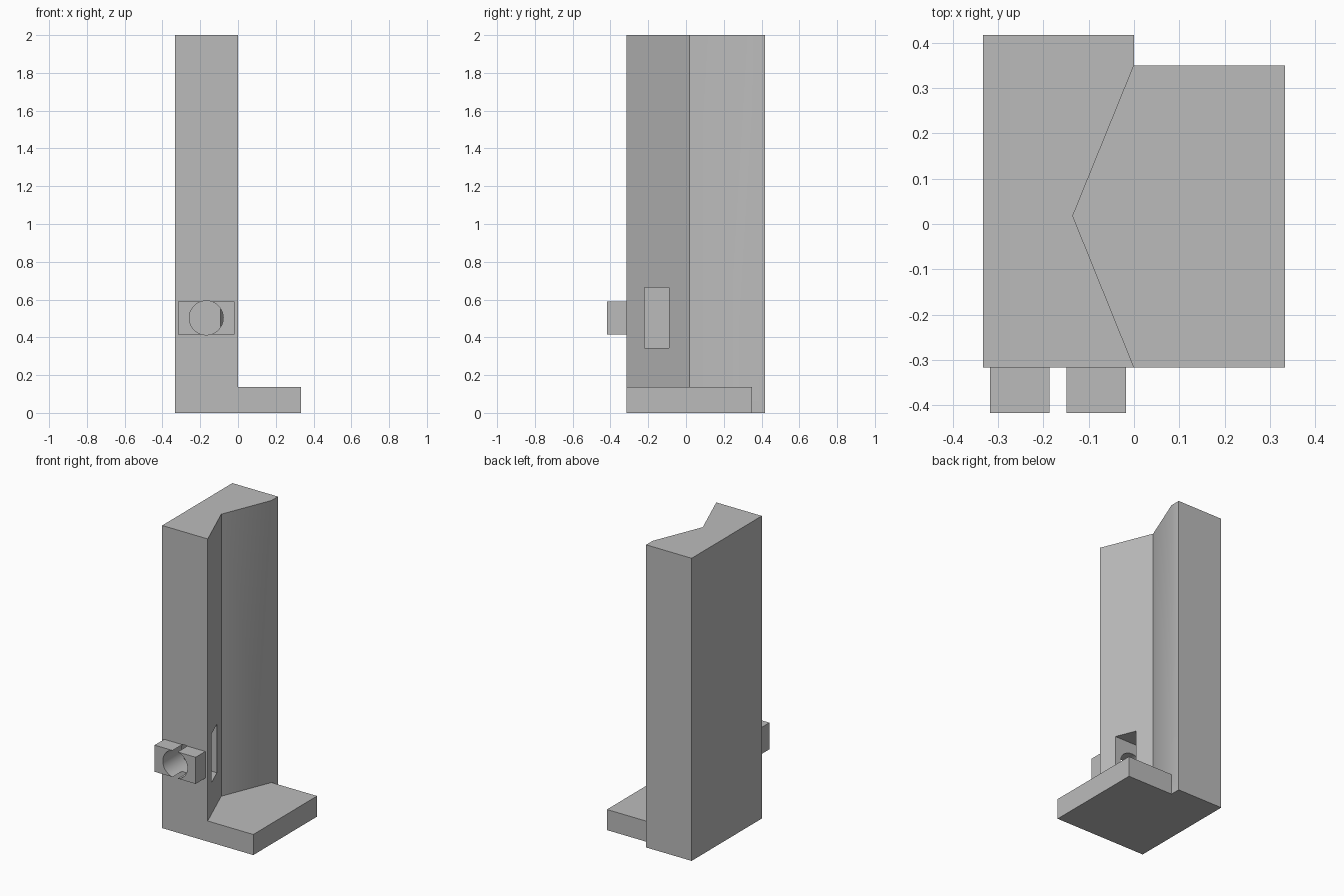
import bpy
import bmesh
from mathutils import Matrix, Vector
from math import radians

cube = bpy.data.objects.get("Cube")
if cube:
    bpy.data.objects.remove(cube, do_unlink=True)

grey = bpy.data.materials.new("plain grey")
grey.use_nodes = True
grey.diffuse_color = (0.5, 0.5, 0.5, 1)
grey.node_tree.nodes["Principled BSDF"].inputs["Base Color"].default_value = (0.5, 0.5, 0.5, 1)


def finish(name, bm):
    bmesh.ops.recalc_face_normals(bm, faces=bm.faces)
    mesh = bpy.data.meshes.new(name)
    bm.to_mesh(mesh)
    bm.free()
    mesh.materials.append(grey)
    obj = bpy.data.objects.new(name, mesh)
    bpy.context.collection.objects.link(obj)
    return obj


def prism(name, outline, z0, z1):
    bm = bmesh.new()
    face = bm.faces.new([bm.verts.new((x, y, z0)) for x, y in outline])
    top = bmesh.ops.extrude_face_region(bm, geom=[face])["geom"]
    bmesh.ops.translate(bm, vec=Vector((0, 0, z1 - z0)),
                        verts=[v for v in top if isinstance(v, bmesh.types.BMVert)])
    return finish(name, bm)


def box(name, x0, x1, y0, y1, z0, z1):
    return prism(name, [(x0, y0), (x1, y0), (x1, y1), (x0, y1)], z0, z1)


def combine(target, other, operation):
    """Join or cut with another solid, then drop that solid."""
    other.hide_render = True
    mod = target.modifiers.new(operation.lower(), "BOOLEAN")
    mod.operation = operation
    mod.solver = "EXACT"
    mod.object = other
    bpy.context.view_layer.objects.active = target
    bpy.ops.object.modifier_apply(modifier=mod.name)
    bpy.data.objects.remove(other, do_unlink=True)


FRONT, BACK, SIDE = -0.316, 0.417, 0.333
PLATE_BACK = 0.35
BOLT_X, BOLT_Z, BOLT_R = -0.168, 0.503, 0.09

# Tall column with a V groove along its inner side
column = prism("grooved_column", [(-SIDE, FRONT), (0, FRONT), (-0.135, 0.018),
                                  (0, PLATE_BACK), (0, BACK), (-SIDE, BACK)], 0, 2)

# Foot plate that fills the bottom of the groove
combine(column, box("foot_plate", -0.2, SIDE, FRONT, PLATE_BACK, 0, 0.136), "UNION")

# Small block on the front, split in two by the bolt hole
combine(column, box("bolt_block", BOLT_X - 0.15, BOLT_X + 0.15, -BACK, -0.28,
                    BOLT_Z - 0.088, BOLT_Z + 0.088), "UNION")

# Nut pocket opening into the groove
combine(column, box("nut_pocket", -0.28, 0.1, -0.22, -0.09, 0.344, 0.665), "DIFFERENCE")

# Round bolt hole from the block to the pocket
bm = bmesh.new()
bmesh.ops.create_cone(bm, cap_ends=True, segments=64, radius1=BOLT_R, radius2=BOLT_R, depth=0.4,
                      matrix=Matrix.Translation((BOLT_X, -0.35, BOLT_Z)) @ Matrix.Rotation(radians(90), 4, "X"))
combine(column, finish("bolt_hole", bm), "DIFFERENCE")

# Smooth shading with crisp corners
bpy.ops.object.select_all(action="DESELECT")
column.select_set(True)
bpy.context.view_layer.objects.active = column
bpy.ops.object.shade_smooth_by_angle(angle=radians(30))
